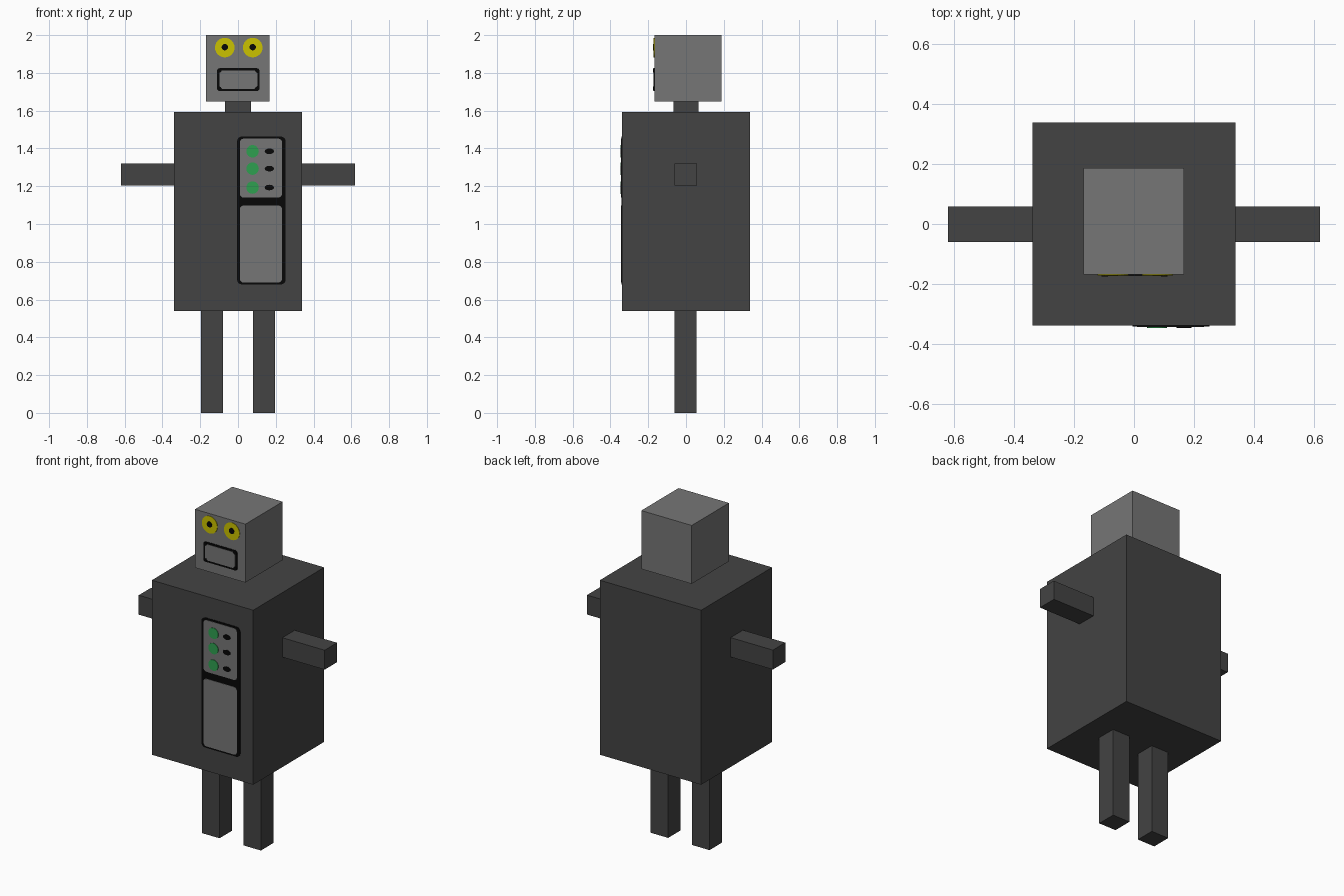
import bpy, bmesh, math

if "Cube" in bpy.data.objects:
    bpy.data.objects.remove(bpy.data.objects["Cube"])


def material(name, r, g, b):
    m = bpy.data.materials.new(name)
    m.diffuse_color = (r, g, b, 1)
    m.use_nodes = True
    m.node_tree.nodes["Principled BSDF"].inputs["Base Color"].default_value = m.diffuse_color
    return m


DARK = material("dark grey", 0.057, 0.057, 0.057)
LIGHT = material("light grey", 0.18, 0.18, 0.18)
BLACK = material("black", 0.002, 0.002, 0.002)
YELLOW = material("yellow", 0.6, 0.54, 0.0)
GREEN = material("green", 0.028, 0.35, 0.08)


def finish(name, bm, mat):
    bmesh.ops.recalc_face_normals(bm, faces=bm.faces)
    me = bpy.data.meshes.new(name)
    bm.to_mesh(me)
    bm.free()
    me.materials.append(mat)
    ob = bpy.data.objects.new(name, me)
    bpy.context.collection.objects.link(ob)
    return ob


def box(name, x, y, z, mat):
    """Box from (min, max) ranges."""
    bm = bmesh.new()
    bmesh.ops.create_cube(bm, size=1)
    for v in bm.verts:
        v.co = [r[0] + (c + 0.5) * (r[1] - r[0]) for c, r in zip(v.co, (x, y, z))]
    return finish(name, bm, mat)


def plate(name, outline, face_y, height, mat):
    """Thin plate with an x-z outline, standing proud of a front face."""
    bm = bmesh.new()
    f = bm.faces.new([bm.verts.new((x, face_y, z)) for x, z in outline])
    ext = bmesh.ops.extrude_face_region(bm, geom=[f])["geom"]
    for v in ext:
        if isinstance(v, bmesh.types.BMVert):
            v.co.y -= height
    return finish(name, bm, mat)


def ellipse(cx, cz, rx, rz, n=24):
    return [(cx + rx * math.cos(2 * math.pi * i / n),
             cz + rz * math.sin(2 * math.pi * i / n)) for i in range(n)]


def rounded(x0, x1, z0, z1, r, n=4):
    pts = []
    corners = ((x1 - r, z1 - r), (x0 + r, z1 - r), (x0 + r, z0 + r), (x1 - r, z0 + r))
    for k, (cx, cz) in enumerate(corners):
        for i in range(n + 1):
            a = math.pi / 2 * (k + i / n)
            pts.append((cx + r * math.cos(a), cz + r * math.sin(a)))
    return pts


# Main blocks
BODY_Y, HEAD_Y = -0.338, -0.168
box("body", (-0.338, 0.338), (BODY_Y, 0.338), (0.54, 1.592), DARK)
box("neck", (-0.068, 0.068), (-0.067, 0.067), (1.592, 1.648), DARK)
box("head", (-0.169, 0.167), (HEAD_Y, 0.187), (1.648, 2.0), LIGHT)

# Arms and legs
for side, s in (("left", -1), ("right", 1)):
    box(side + "_arm", sorted((s * 0.338, s * 0.62)), (-0.06, 0.058), (1.203, 1.32), DARK)
    box(side + "_leg", sorted((s * 0.08, s * 0.196)), (-0.062, 0.056), (0, 0.54), DARK)

# Eyes
for side, x in (("left", -0.07), ("right", 0.078)):
    plate(side + "_eye", ellipse(x, 1.934, 0.052, 0.052), HEAD_Y, 0.003, YELLOW)
    plate(side + "_pupil", ellipse(x, 1.936, 0.017, 0.017, 16), HEAD_Y, 0.006, BLACK)

# Mouth: black outline, grey inside, rivets in the corners
plate("mouth_outline", rounded(-0.111, 0.114, 1.704, 1.825, 0.015), HEAD_Y, 0.003, BLACK)
plate("mouth_inside", rounded(-0.099, 0.102, 1.716, 1.813, 0.015), HEAD_Y, 0.005, LIGHT)
for x in (-0.098, 0.101):
    for z in (1.717, 1.812):
        plate("mouth_rivet", ellipse(x, z, 0.011, 0.011, 8), HEAD_Y, 0.007, BLACK)

# Chest panel: black frame with two grey fields
plate("panel_frame", rounded(-0.005, 0.252, 0.68, 1.463, 0.025), BODY_Y, 0.003, BLACK)
plate("panel_upper", rounded(0.01, 0.233, 1.14, 1.452, 0.02), BODY_Y, 0.005, LIGHT)
plate("panel_lower", rounded(0.01, 0.233, 0.69, 1.098, 0.02), BODY_Y, 0.005, LIGHT)

# Lamps and switches
for z in (1.385, 1.293, 1.193):
    plate("lamp", ellipse(0.077, z, 0.033, 0.033), BODY_Y, 0.008, GREEN)
    plate("switch", ellipse(0.166, z, 0.025, 0.015, 12), BODY_Y, 0.008, BLACK)
